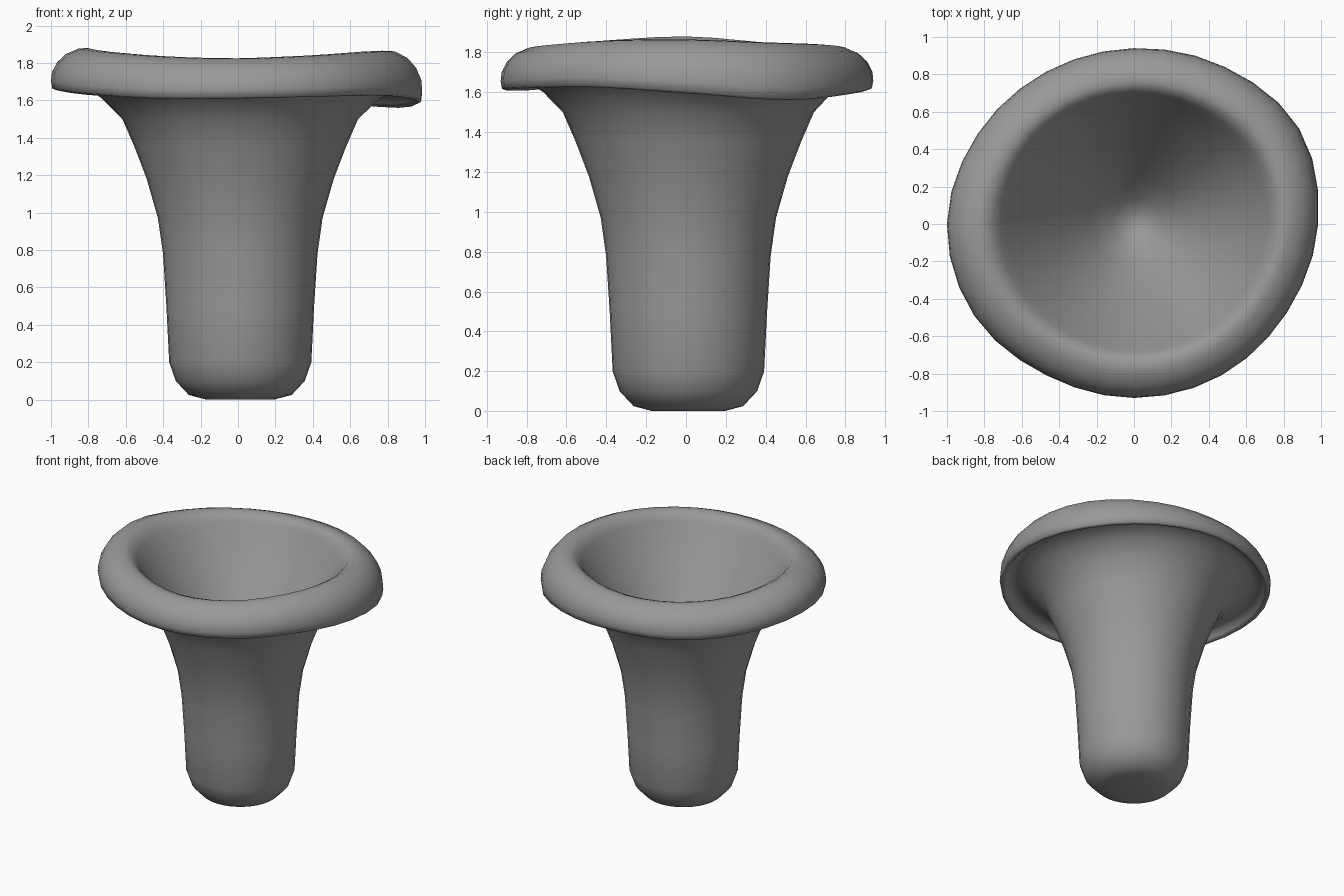
import bpy
import bmesh
import math

cube = bpy.data.objects.get("Cube")
if cube:
    bpy.data.objects.remove(cube, do_unlink=True)

SEGMENTS = 36
# Irregular rim, one value every 30 degrees: reach, lip height, crown height
REACH = [.985, 1.02, .97, .94, .94, .965, 1.0, .985, .935, .93, .935, .945]
LIP = [1.595, 1.56, 1.59, 1.615, 1.61, 1.63, 1.655, 1.635, 1.61, 1.61, 1.62, 1.625]
CROWN = [1.865, 1.85, 1.84, 1.825, 1.83, 1.85, 1.88, 1.86, 1.835, 1.825, 1.84, 1.86]

# Profile from foot to funnel floor: radius, height, how much the rim wave applies
PROFILE = [
    (.18, 0, 0), (.275, .025, 0), (.345, .1, 0), (.38, .2, 0), (.395, .5, 0),
    (.413, .78, 0), (.44, .97, 0), (.5, 1.18, 0), (.565, 1.35, 0), (.63, 1.5, 0),
    (.73, 1.6, .2), (.82, 1.66, .6), (.89, 1.665, 1), (.915, 1.63, 1),
    (.935, 1.612, 1), (.955, 1.62, 1), (.962, 1.66, 1), (.957, 1.71, 1),
    (.93, 1.765, 1), (.885, 1.81, 1), (.82, 1.84, 1), (.775, 1.843, 1),
    (.735, 1.825, .8), (.705, 1.785, .6), (.675, 1.73, .4),
    (.55, 1.53, .2), (.4, 1.3, 0), (.25, 1.09, 0), (.12, .93, 0), (.05, .89, 0),
]


def around(values, angle):
    """Smooth periodic interpolation of the rim values."""
    n = len(values)
    u = angle / math.tau * n
    i = int(u)
    t = u - i
    a, b, c, d = (values[(i + k) % n] for k in (-1, 0, 1, 2))
    return b + .5 * t * (c - a + t * (2*a - 5*b + 4*c - d + t * (3*(b - c) + d - a)))


def point(radius, height, wave, angle):
    stretch = around(REACH, angle) / .962
    r = radius * (1 + wave * (stretch - 1))
    lip, crown = around(LIP, angle), around(CROWN, angle)
    wavy = lip + (height - 1.612) / .231 * (crown - lip)
    shift = .012 * (1 - wave)
    return (r * math.cos(angle) + shift, r * math.sin(angle) + shift,
            height + wave * (wavy - height))


# One continuous skin: stem, underside, rolled rim and funnel
bm = bmesh.new()
rings = [[bm.verts.new(point(*row, math.tau * s / SEGMENTS)) for s in range(SEGMENTS)]
         for row in PROFILE]
for low, high in zip(rings, rings[1:]):
    for s in range(SEGMENTS):
        n = (s + 1) % SEGMENTS
        bm.faces.new((low[s], low[n], high[n], high[s]))
bm.faces.new(rings[0][::-1])
floor = bm.verts.new((.012, .012, .88))
for s in range(SEGMENTS):
    bm.faces.new((rings[-1][s], rings[-1][(s + 1) % SEGMENTS], floor))
bmesh.ops.recalc_face_normals(bm, faces=bm.faces)
for face in bm.faces:
    face.smooth = True
mesh = bpy.data.meshes.new("funnel_mushroom")
bm.to_mesh(mesh)
bm.free()
mushroom = bpy.data.objects.new("funnel_mushroom", mesh)
bpy.context.collection.objects.link(mushroom)

# Single plain grey
grey = bpy.data.materials.new("plain_grey")
grey.use_nodes = True
colour = (.32, .32, .32, 1)
grey.diffuse_color = colour
grey.node_tree.nodes["Principled BSDF"].inputs["Base Color"].default_value = colour
mesh.materials.append(grey)
